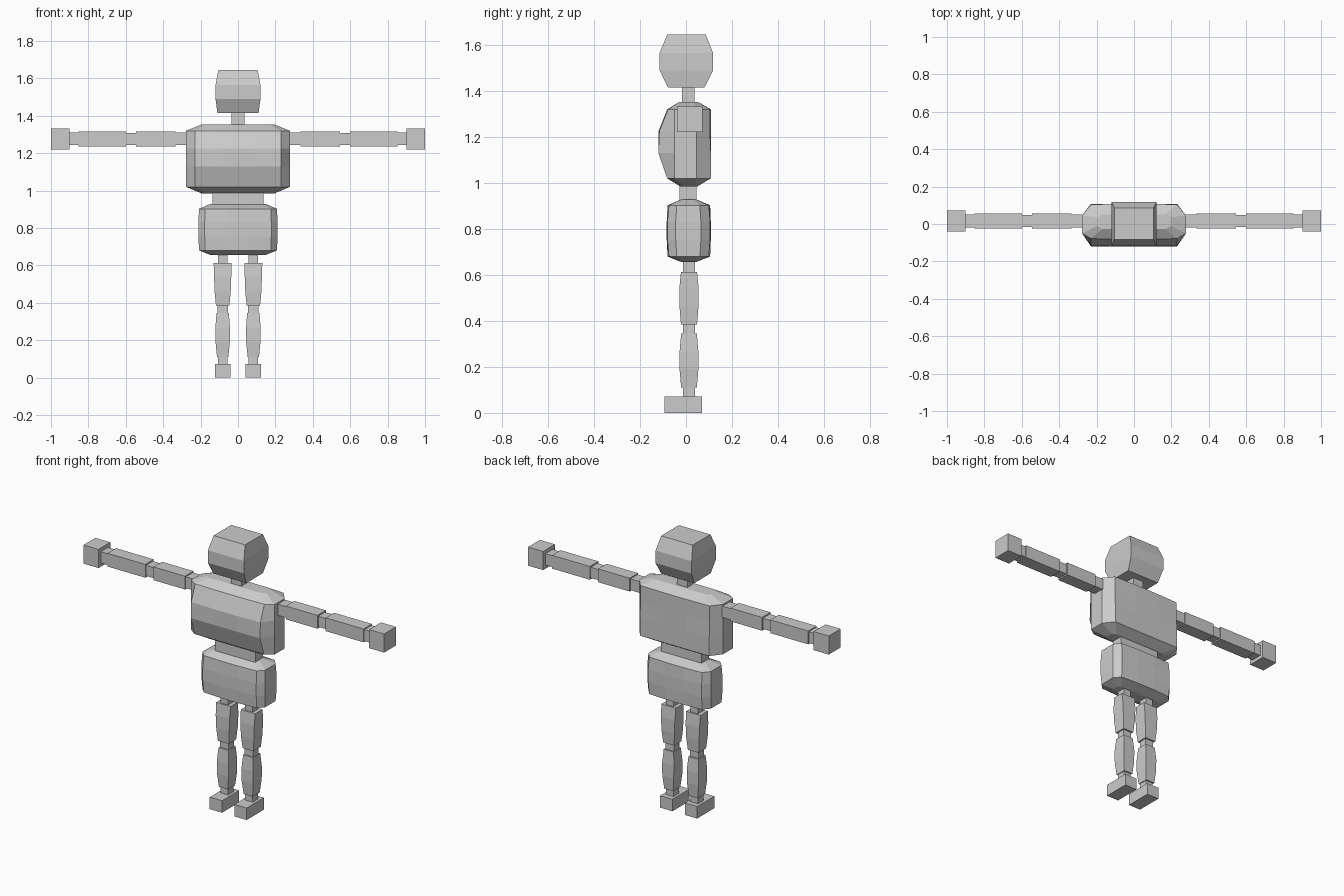
import bpy, bmesh
from mathutils import Matrix

cube = bpy.data.objects.get("Cube")
if cube:
    bpy.data.objects.remove(cube, do_unlink=True)

grey = bpy.data.materials.new("plain grey")
grey.use_nodes = True
COLOUR = (0.6, 0.6, 0.6, 1)
grey.diffuse_color = COLOUR
grey.node_tree.nodes["Principled BSDF"].inputs["Base Color"].default_value = COLOUR


def loft(name, rings):
    """Skin a stack of equal-sized point rings and cap both ends."""
    bm = bmesh.new()
    rows = [[bm.verts.new(p) for p in ring] for ring in rings]
    n = len(rows[0])
    for a, b in zip(rows, rows[1:]):
        for i in range(n):
            j = (i + 1) % n
            bm.faces.new((a[i], a[j], b[j], b[i]))
    bm.faces.new(rows[0])
    bm.faces.new(rows[-1])
    bmesh.ops.recalc_face_normals(bm, faces=bm.faces)
    mesh = bpy.data.meshes.new(name)
    bm.to_mesh(mesh)
    bm.free()
    mesh.materials.append(grey)
    ob = bpy.data.objects.new(name, mesh)
    bpy.context.collection.objects.link(ob)
    return ob


def rect(z, hx, y0, y1, cx=0):
    return [(cx - hx, y0, z), (cx + hx, y0, z), (cx + hx, y1, z), (cx - hx, y1, z)]


def box(name, x0, x1, y0, y1, z0, z1):
    hx, cx = (x1 - x0) / 2, (x0 + x1) / 2
    return loft(name, [rect(z0, hx, y0, y1, cx), rect(z1, hx, y0, y1, cx)])


def torso_ring(z, xo, xi, y0, y1, s0, s1, drop=0.0):
    """Chamfered twelve-sided ring; drop pulls the front and back corners inward."""
    half = [(xi / 3, y0), (xi, y0 + drop), (xo, s0), (xo, s1), (xi, y1 - drop), (xi / 3, y1)]
    return [(x, y, z) for x, y in half] + [(-x, y, z) for x, y in reversed(half)]


# Head and neck
loft("head", [rect(1.415, 0.11, -0.078, 0.08), rect(1.49, 0.12, -0.115, 0.118),
              rect(1.565, 0.12, -0.115, 0.118), rect(1.645, 0.105, -0.082, 0.086)])
box("neck", -0.035, 0.035, -0.018, 0.037, 1.34, 1.425)

# Chest, bulging at the front, flat at the back
loft("chest", [
    torso_ring(0.985, 0.195, 0.17, -0.025, 0.05, -0.01, 0.035),
    torso_ring(1.02, 0.278, 0.23, -0.082, 0.108, -0.05, 0.046),
    torso_ring(1.13, 0.278, 0.23, -0.12, 0.108, -0.05, 0.046),
    torso_ring(1.225, 0.278, 0.23, -0.12, 0.108, -0.05, 0.046, 0.004),
    torso_ring(1.32, 0.278, 0.23, -0.082, 0.108, -0.05, 0.046, 0.004),
    torso_ring(1.353, 0.195, 0.17, -0.028, 0.052, -0.01, 0.035),
])

# Waist and pelvis
box("waist", -0.135, 0.135, -0.028, 0.046, 0.915, 0.995)
loft("pelvis", [
    torso_ring(0.657, 0.15, 0.13, -0.022, 0.046, -0.005, 0.03),
    torso_ring(0.68, 0.208, 0.175, -0.08, 0.105, -0.04, 0.06, 0.006),
    torso_ring(0.755, 0.212, 0.178, -0.084, 0.108, -0.045, 0.065, 0.003),
    torso_ring(0.83, 0.212, 0.178, -0.084, 0.108, -0.045, 0.065, 0.003),
    torso_ring(0.903, 0.208, 0.175, -0.08, 0.105, -0.04, 0.06, 0.006),
    torso_ring(0.928, 0.15, 0.13, -0.022, 0.046, -0.005, 0.03),
])

# Limbs, the same on both sides
LX, LY = 0.082, 0.013      # leg axis
AY, AZ = 0.016, 1.277      # arm axis
for side, s in (("left", 1), ("right", -1)):
    def limb(part, rows):
        """Leg part from rows of (z, half width, half depth)."""
        loft(f"{side}_{part}", [rect(z, hx, LY - hy, LY + hy, s * LX) for z, hx, hy in rows])

    limb("hip", [(0.605, 0.025, 0.026), (0.665, 0.025, 0.026)])
    limb("thigh", [(0.385, 0.036, 0.035), (0.46, 0.043, 0.041),
                   (0.54, 0.046, 0.042), (0.613, 0.048, 0.035)])
    limb("knee", [(0.335, 0.028, 0.026), (0.395, 0.028, 0.026)])
    limb("shin", [(0.11, 0.030, 0.034), (0.19, 0.038, 0.041),
                  (0.265, 0.039, 0.041), (0.345, 0.033, 0.034)])
    limb("ankle", [(0.065, 0.025, 0.026), (0.12, 0.025, 0.026)])
    box(f"{side}_foot", s * LX - 0.041, s * LX + 0.041, -0.093, 0.07, 0, 0.072)

    # Arm parts: inner x, outer x, half thickness
    for part, x0, x1, h in (("shoulder", 0.25, 0.34, 0.034), ("upper_arm", 0.335, 0.545, 0.04),
                            ("elbow", 0.54, 0.605, 0.032), ("forearm", 0.60, 0.852, 0.04),
                            ("wrist", 0.85, 0.905, 0.034), ("hand", 0.90, 1.0, 0.056)):
        a, b = sorted((s * x0, s * x1))
        box(f"{side}_{part}", a, b, AY - h, AY + h, AZ - h, AZ + h)
